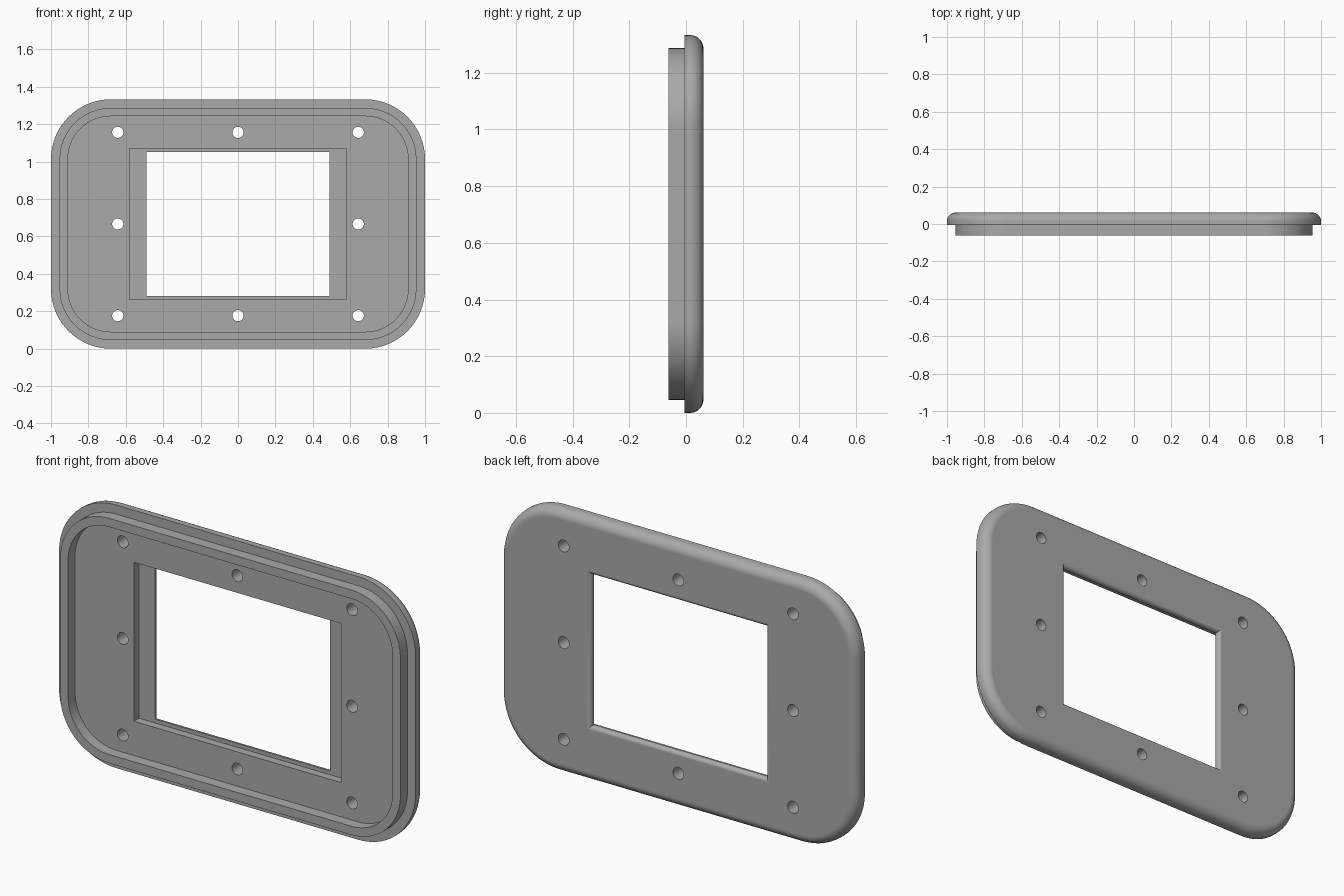
import bpy
import bmesh
from math import sin, cos, pi
from mathutils import Matrix

if "Cube" in bpy.data.objects:
    bpy.data.objects.remove(bpy.data.objects["Cube"], do_unlink=True)

WIDTH, HEIGHT, CORNER = 2.0, 1.333, 0.32
MID = HEIGHT / 2
FRONT, SEAM, BACK = -0.0615, -0.005, 0.0615
ROUND = 0.047

grey = bpy.data.materials.new("plain grey")
grey.use_nodes = True
grey.diffuse_color = (0.4, 0.4, 0.4, 1)
grey.node_tree.nodes["Principled BSDF"].inputs["Base Color"].default_value = (0.4, 0.4, 0.4, 1)


def rounded_outline(inset, y, steps=16):
    """Rounded rectangle in the xz plane, shrunk by inset."""
    cx, cz, r = WIDTH / 2 - CORNER, MID - CORNER, CORNER - inset
    points = []
    for corner, (sx, sz) in enumerate([(1, 1), (-1, 1), (-1, -1), (1, -1)]):
        for i in range(steps + 1):
            a = (corner + i / steps) * pi / 2
            points.append((sx * cx + r * cos(a), y, MID + sz * cz + r * sin(a)))
    return points


def rectangle(half_x, half_z, y):
    return [(sx * half_x, y, MID + sz * half_z)
            for sx, sz in [(1, 1), (-1, 1), (-1, -1), (1, -1)]]


def loft(name, outlines):
    """Closed solid through a series of matching outlines."""
    bm = bmesh.new()
    rings = [[bm.verts.new(p) for p in outline] for outline in outlines]
    for a, b in zip(rings, rings[1:]):
        for i in range(len(a)):
            j = (i + 1) % len(a)
            bm.faces.new((a[i], a[j], b[j], b[i]))
    bm.faces.new(rings[0])
    bm.faces.new(rings[-1])
    bmesh.ops.recalc_face_normals(bm, faces=bm.faces)
    return finish(name, bm)


def finish(name, bm):
    mesh = bpy.data.meshes.new(name)
    bm.to_mesh(mesh)
    bm.free()
    mesh.materials.append(grey)
    obj = bpy.data.objects.new(name, mesh)
    bpy.context.collection.objects.link(obj)
    return obj


# Flange plate with raised front rim and rounded back edge
profile = [(0.09, SEAM), (0.09, FRONT), (0.046, FRONT), (0.046, SEAM), (0, SEAM)]
for i in range(9):
    a = i / 8 * pi / 2
    profile.append((ROUND * (1 - cos(a)), BACK - ROUND * (1 - sin(a))))
frame = loft("bezel_frame", [rounded_outline(d, y) for d, y in profile])

# Stepped recess on the front of the window
recess = loft("recess_cutter", [rectangle(0.58, 0.403, y) for y in (-0.1, 0.036)])

# Window opening flaring out into a rounded back edge
soft = 0.02
steps = [(0, 0), (0, BACK - soft)]
for i in range(1, 7):
    a = i / 6 * pi / 2
    steps.append((soft * (1 - cos(a)), BACK - soft * (1 - sin(a))))
steps.append((soft, 0.1))
window = loft("window_cutter", [rectangle(0.49 + d, 0.384 + d, y) for d, y in steps])

# Eight screw holes around the window
bm = bmesh.new()
for ix in (-1, 0, 1):
    for iz in (-1, 0, 1):
        if ix or iz:
            place = Matrix.Translation((ix * 0.643, 0, MID + iz * 0.49))
            bmesh.ops.create_cone(bm, cap_ends=True, segments=32, radius1=0.03, radius2=0.03,
                                  depth=0.3, matrix=place @ Matrix.Rotation(pi / 2, 4, "X"))
holes = finish("screw_hole_cutter", bm)

# Cut the openings
bpy.ops.object.select_all(action="DESELECT")
frame.select_set(True)
bpy.context.view_layer.objects.active = frame
for cutter in (recess, window, holes):
    mod = frame.modifiers.new(cutter.name, "BOOLEAN")
    mod.operation = "DIFFERENCE"
    mod.solver = "EXACT"
    mod.object = cutter
    bpy.ops.object.modifier_apply(modifier=mod.name)
    bpy.data.objects.remove(cutter, do_unlink=True)

# Smooth curved edges while flat faces stay flat
bpy.ops.object.shade_smooth_by_angle(angle=pi / 6)
weighted = frame.modifiers.new("weighted normals", "WEIGHTED_NORMAL")
weighted.keep_sharp = True
